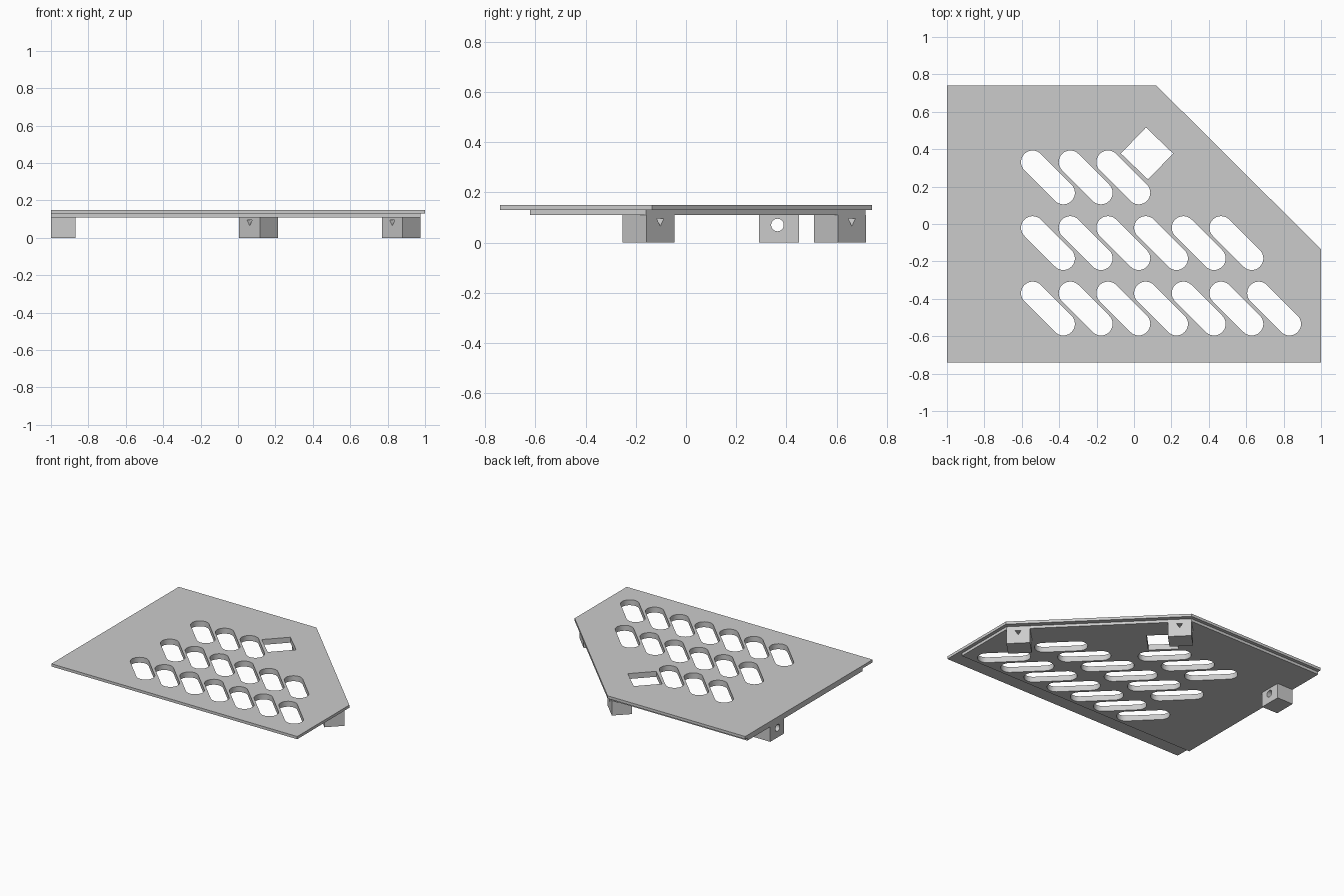
import bpy, bmesh
from math import pi, sin, cos, radians
from mathutils import Matrix

cube = bpy.data.objects.get("Cube")
if cube:
    bpy.data.objects.remove(cube, do_unlink=True)

grey = bpy.data.materials.new("plain grey")
grey.use_nodes = True
grey.diffuse_color = (0.6, 0.6, 0.6, 1)
grey.node_tree.nodes["Principled BSDF"].inputs["Base Color"].default_value = (0.6, 0.6, 0.6, 1)


def extruded(name, outlines, depth, matrix):
    """Flat profile with holes, thickened evenly about its own plane."""
    curve = bpy.data.curves.new(name, 'CURVE')
    curve.dimensions = '2D'
    curve.fill_mode = 'BOTH'
    curve.extrude = depth / 2
    for pts in outlines:
        spline = curve.splines.new('POLY')
        spline.points.add(len(pts) - 1)
        for point, (x, y) in zip(spline.points, pts):
            point.co = (x, y, 0, 1)
        spline.use_cyclic_u = True
    obj = bpy.data.objects.new(name, curve)
    bpy.context.collection.objects.link(obj)
    bpy.ops.object.select_all(action='DESELECT')
    obj.select_set(True)
    bpy.context.view_layer.objects.active = obj
    bpy.ops.object.convert(target='MESH')
    obj = bpy.context.view_layer.objects.active
    obj.name = name
    bm = bmesh.new()
    bm.from_mesh(obj.data)
    bmesh.ops.remove_doubles(bm, verts=bm.verts, dist=0.0001)
    bmesh.ops.recalc_face_normals(bm, faces=bm.faces)
    bm.to_mesh(obj.data)
    bm.free()
    obj.data.materials.clear()
    obj.data.materials.append(grey)
    bpy.ops.object.shade_smooth_by_angle(angle=radians(30))
    obj.matrix_world = matrix
    return obj


def ring(cx, cy, r, n, start=0.0):
    return [(cx + r * cos(start + 2 * pi * i / n), cy + r * sin(start + 2 * pi * i / n))
            for i in range(n)]


def slot(cx, cy, half=0.082, r=0.062, n=16):
    """Rounded slot slanting down to the right."""
    pts = []
    for side in (1, -1):
        for i in range(n + 1):
            a = -0.75 * pi + pi * i / n + (0 if side == 1 else pi)
            pts.append((cx + side * half + r * cos(a), cy - side * half + r * sin(a)))
    return pts


# Vent slots in three rows, and the diamond opening
holes = [slot(-0.46 + 0.2015 * i, y)
         for y, count in ((-0.452, 7), (-0.102, 6), (0.249, 3)) for i in range(count)]
holes.append([(0.064, 0.516), (-0.07, 0.377), (0.075, 0.238), (0.209, 0.377)])

# Two stacked plates with a cut corner
top = [(-1, -0.74), (1, -0.74), (1, -0.135), (0.12, 0.74), (-1, 0.74)]
lower = [(-1, -0.62), (0.975, -0.62), (0.975, -0.16), (0.1, 0.715), (-1, 0.715)]
extruded("top_plate", [top] + holes, 0.02, Matrix.Translation((0, 0, 0.14)))
extruded("lower_plate", [lower] + holes, 0.02, Matrix.Translation((0, 0, 0.12)))


def block(name, x, y, width, depth, hole, turn):
    """Mounting block standing on the ground, with a hole along its depth."""
    h, w = 0.11, width / 2
    outline = [(-w, 0), (w, 0), (w, h), (-w, h)]
    place = (Matrix.Translation((x, y, 0)) @ Matrix.Rotation(turn, 4, 'Z')
             @ Matrix.Rotation(pi / 2, 4, 'X'))
    extruded(name, [outline, hole], depth, place)


# Mounting blocks under the edges
triangle = [(-0.02, 0.096), (0.02, 0.096), (0, 0.065)]
block("front_corner_block", 0.8725, -0.15, 0.158, 0.135, triangle, -pi / 4)
block("back_corner_block", 0.11, 0.6125, 0.158, 0.135, triangle, -pi / 4)
block("side_block", -0.935, 0.37, 0.16, 0.13, ring(-0.006, 0.07, 0.025, 32), pi / 2)
